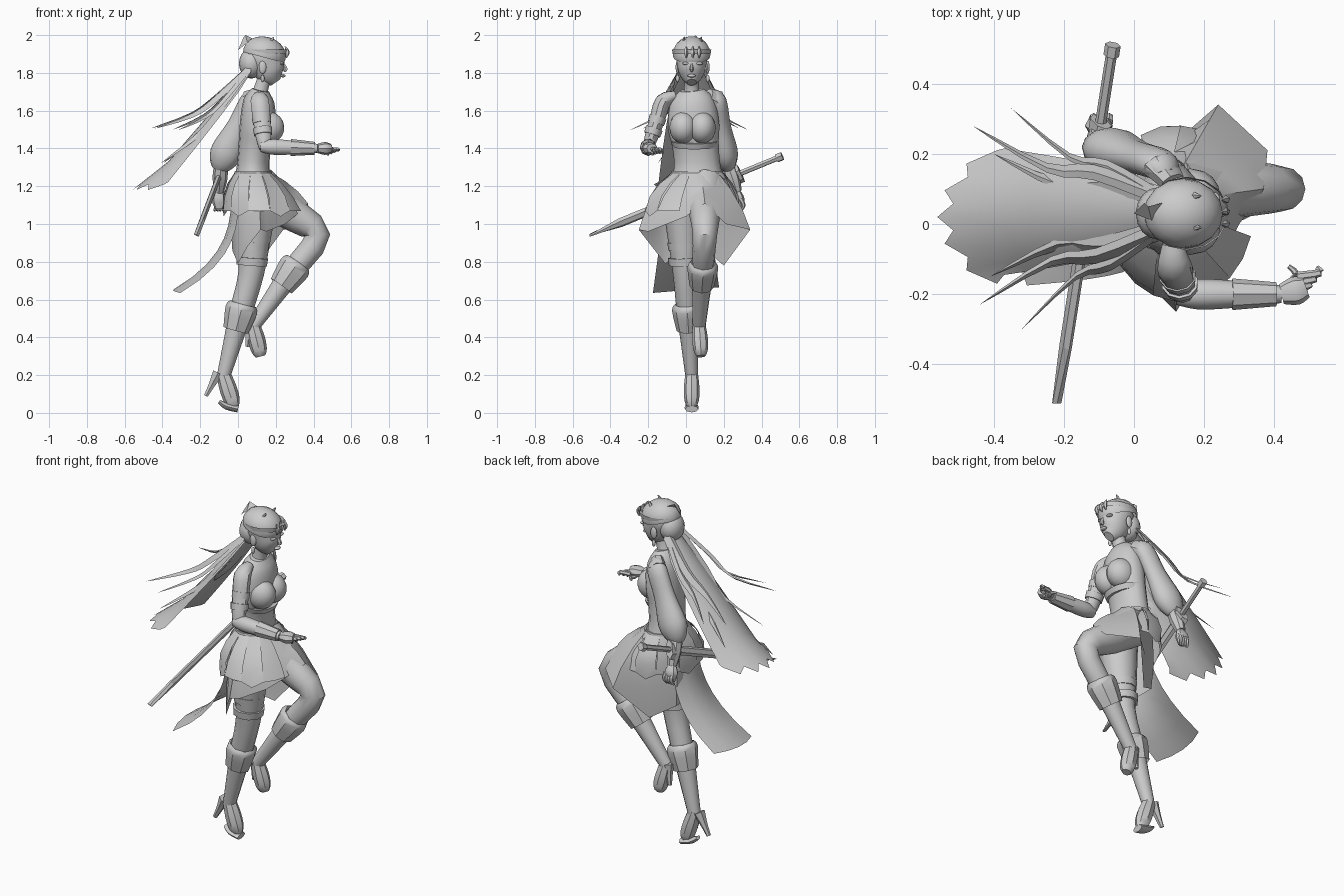
import bpy, bmesh, math
from mathutils import Vector, Matrix

default_cube = bpy.data.objects.get("Cube")
if default_cube:
    bpy.data.objects.remove(default_cube, do_unlink=True)

clay = bpy.data.materials.new("plain_grey")
clay.use_nodes = True
clay.diffuse_color = (.6, .6, .6, 1)
clay.node_tree.nodes["Principled BSDF"].inputs["Base Color"].default_value = clay.diffuse_color


def finish(name, bm, angle=40):
    """Turn a bmesh into a shaded object."""
    bmesh.ops.recalc_face_normals(bm, faces=bm.faces)
    mesh = bpy.data.meshes.new(name)
    bm.to_mesh(mesh)
    bm.free()
    mesh.materials.append(clay)
    obj = bpy.data.objects.new(name, mesh)
    bpy.context.collection.objects.link(obj)
    bpy.ops.object.select_all(action='DESELECT')
    obj.select_set(True)
    bpy.context.view_layer.objects.active = obj
    bpy.ops.object.shade_smooth_by_angle(angle=math.radians(angle))


def skin(name, rows, closed=False, caps=False, angle=40):
    """Skin rows of points; closed rows make a tube, open rows make cloth."""
    bm = bmesh.new()
    verts = [[bm.verts.new(point) for point in row] for row in rows]
    count = len(rows[0])
    for low, high in zip(verts, verts[1:]):
        for i in range(count if closed else count - 1):
            j = (i + 1) % count
            bm.faces.new((low[i], low[j], high[j], high[i]))
    if caps:
        bm.faces.new(verts[0])
        bm.faces.new(verts[-1])
    finish(name, bm, angle)


def smooth_path(values, steps=3):
    """Pass a smooth curve through vectors."""
    padded = [values[0], *values, values[-1]]
    result = []
    for a, b, c, d in zip(padded, padded[1:], padded[2:], padded[3:]):
        for t in (step / steps for step in range(steps)):
            result.append(b + (c - a) * t / 2 + (a * 2 - b * 5 + c * 4 - d) * t**2 / 2
                          + (b * 3 - a - c * 3 + d) * t**3 / 2)
    return result + [values[-1]]


def tube(name, points, radii, wide=1.0, sides=10, caps=True):
    """Loft round sections through points; wide stretches them sideways."""
    path = smooth_path([Vector((*point, radius)) for point, radius in zip(points, radii)])
    rows = []
    for i, place in enumerate(path):
        before, after = path[max(i - 1, 0)], path[min(i + 1, len(path) - 1)]
        along = (after - before).xyz.normalized()
        side = (Vector((0, 1, 0)) - along * along.y).normalized()
        deep = along.cross(side)
        turns = [math.tau * k / sides for k in range(sides)]
        rows.append([place.xyz + (side * wide * math.cos(turn) + deep * math.sin(turn)) * place.w
                     for turn in turns])
    skin(name, rows, True, caps)


def ball(name, centre, size, tilt=0, open_below=False):
    """Scaled sphere tipped forward, optionally open underneath."""
    bm = bmesh.new()
    bmesh.ops.create_uvsphere(bm, u_segments=16, v_segments=10, radius=1)
    if open_below:
        bmesh.ops.bisect_plane(bm, geom=bm.verts[:] + bm.edges[:] + bm.faces[:],
                               plane_co=(0, 0, -.2), plane_no=(0, 0, 1), clear_inner=True)
    bm.transform(Matrix.Translation(centre) @ Matrix.Rotation(math.radians(tilt), 4, 'Y')
                 @ Matrix.Diagonal((*size, 1)))
    finish(name, bm)


def between(start, end, *fractions):
    """Points along a straight line between two joints."""
    return [start.lerp(end, fraction) for fraction in fractions]


# Joints that the limbs hang from
neck, crown = Vector((.11, .035, 1.65)), Vector((.14, .03, 1.9))
right_shoulder, right_elbow, right_wrist = (
    Vector((.115, -.12, 1.65)), Vector((.14, -.2, 1.41)), Vector((.42, -.2, 1.4)))
left_shoulder, left_elbow, left_wrist = (
    Vector((.07, .17, 1.65)), Vector((-.09, .22, 1.32)), Vector((-.1, .27, 1.17)))

# Head, face and neck
tube("head", [(.2, .03, 1.75), (.175, .03, 1.79), (.155, .03, 1.85), crown, (.14, .03, 1.97)],
     (.03, .074, .092, .096, .06), .85, 16)
tube("neck", [neck, (.12, .03, 1.71), (.15, .03, 1.8)], (.06, .04, .04))
tube("nose", [(.24, .03, 1.85), (.25, .03, 1.82), (.24, .03, 1.81)], (.006, .015, .008), .7, 6)
ball("lips", (.238, .03, 1.785), (.014, .022, .009))
for label, side in (("right", -1), ("left", 1)):
    y = neck.y + side * .08
    ball(label + "_ear", (.13, y, 1.83), (.02, .01, .035))
    ball(label + "_earring", (.13, y, 1.77), (.01, .01, .02))
    ball(label + "_eye", (.23, neck.y + side * .035, 1.85), (.015, .02, .008))
    # Bust merges into the chest
    ball(label + "_bust", (.16, .035 + side * .05, 1.51), (.085, .073, .085), 30)
    # Small horns on the cap
    tube(label + "_cap_horn", [(.16, neck.y + side * .045, 1.95), (.19, neck.y + side * .045, 1.99)],
         (.016, .003), sides=5)

# Cap with a flared brow band, studs and crest
ball("cap", crown, (.115, .1, .092), 15, True)
tube("cap_brow_band", [(.15, .03, 1.9), (.15, .03, 1.925)], (.115, .12), .87, 14, False)
for side in (-1, 0, 1):
    y = neck.y + side * .035
    tube("brow_stud", [(.255, y, 1.88), (.262, y, 1.91), (.25, y, 1.94)], (.004, .012, .003), sides=5)
skin("crest", [[(.09, .03, 1.95), (.08, .06, 1.98)], [(.05, .01, 1.96), (.04, .05, 2)],
               [(0, .03, 1.92), (.03, .06, 1.99)]])
ball("hair_bun", (.07, .03, 1.85), (.065, .075, .08))

# Long swept hair: an arched, widening sheet with ragged tips
across = [k / 5 - 1 for k in range(11)]
hair = []
for t in (k / 6 for k in range(7)):
    width = .05 + .13 * math.sqrt(t)
    hair.append([(.08 - .45 * t, neck.y + width * s,
                  1.85 - .52 * t - width * s * s * .6) for s in across])
hair.append([(-.39 - .13 * (1 - s * s) - .04 * (k % 2), .02 + .19 * s, 1.21 - .03 * (k % 2))
             for k, s in enumerate(across)])
skin("hair_sheet", hair)

# Flat side locks that lie over the sheet and flick outward
hair_root = Vector((.07, .03, 1.83))
for x, y, width in ((-.46, .28, .025), (-.35, .33, .02), (-.44, -.23, .025), (-.32, -.3, .02),
                    (-.4, .2, .03), (-.41, -.15, .03)):
    end = Vector((x, y, 1.47 - x * .08 if abs(y) > .2 else 1.32))
    side = math.copysign(.05, y)
    path = smooth_path([hair_root + Vector((0, side, 0)),
                        hair_root.lerp(end, .35) + Vector((0, side * .6, -.05)),
                        hair_root.lerp(end, .6) - Vector((0, side * .4, .06)), end])
    lock = []
    for k, place in enumerate(path):
        half = width * (1 - (k / (len(path) - 1))**2)
        lock.append([place + Vector((0, half * s, half * (1 - abs(s) - s * side * 15)))
                     for s in (-1, 0, 1)])
    skin("hair_lock", lock)

# Torso, belt and top hem
tube("torso", [(.08, .06, 1.2), (.08, .06, 1.3), (.09, .05, 1.42), (.105, .04, 1.52), neck,
               (.12, .03, 1.71)], (.11, .087, .087, .096, .082, .045), 1.42, 16)
tube("top_hem", [(.1, .045, 1.41), (.105, .045, 1.44)], (.092, .1), 1.25, 16)
tube("belt", [(.08, .06, 1.25), (.08, .06, 1.28)], (.1, .097), 1.4, 16)

# Right arm reaching forward, with bands and gauntlet
tube("right_upper_arm", [neck + Vector((0, -.09, .03)),
                         *between(right_shoulder, right_elbow, 0, .4, .8, 1.05)],
     (.03, .05, .048, .042, .03), .85)
tube("right_forearm", between(right_elbow - Vector((.02, 0, 0)), right_wrist, 0, .2, .5, 1),
     (.03, .043, .04, .025))
tube("right_gauntlet", between(right_elbow, right_wrist, .5, .95), (.045, .034), sides=8)
for place in (.35, .6):
    tube("right_arm_band", between(right_shoulder, right_elbow, place, place + .14), (.053, .05), .88)

# Right hand with curled fingers
tube("right_palm", [right_wrist, right_wrist + Vector((.04, .01, 0)), right_wrist + Vector((.07, .02, 0))],
     (.024, .034, .025), 1.2, 8)
for i in range(4):
    knuckle = right_wrist + Vector((.045, i * .017, -.005))
    reach = Vector((.02 + i * .015, .01, 0))
    curl = Vector((-.01, .015, -.03 + i * .008))
    tube("right_finger", [knuckle, knuckle + reach, knuckle + reach + curl], (.013, .011, .007), sides=6)
thumb = right_wrist + Vector((.03, .03, -.02))
tube("right_thumb", [thumb, thumb + Vector((.01, .03, 0)), thumb + Vector((-.01, .05, 0))],
     (.013, .01, .006), sides=6)

# Left arm in a puffed sleeve, hand at the sword
tube("left_sleeve", [(.09, .14, 1.68), *between(left_shoulder, left_elbow, 0, .4, .8, 1, 1.1)],
     (.04, .06, .063, .085, .065, .035), .75, 12)
tube("left_shoulder_cap", [(.11, .12, 1.68), left_shoulder], (.045, .065), .7, 8)
tube("left_forearm", between(left_elbow, left_wrist, 0, .5, 1), (.035, .04, .026), sides=8)
left_palm = left_wrist + Vector((0, .01, -.04))
tube("left_hand", [left_wrist, left_palm, left_palm - Vector((0, 0, .05))], (.025, .04, .022), .75, 8)
for i in range(4):
    knuckle = left_palm + Vector((.03 - i * .015, .01, 0))
    tube("left_finger", [knuckle, knuckle + Vector((0, .015, -.03)), knuckle - Vector((.01, 0, .06))],
         (.011, .011, .007), sides=6)

# Sword along one straight line
tip, pommel = Vector((-.22, -.51, .94)), Vector((-.06, .51, 1.36))
aim = (pommel - tip).normalized()
flat = Vector((.45, 0, 1)).cross(aim).normalized()
edge = aim.cross(flat)


def bar(name, start, end, widths, depth):
    """Six-sided length of the sword, tapering between two widths."""
    turns = [math.tau * k / 6 for k in range(6)]
    rows = [[centre + edge * width * math.cos(turn) + flat * depth * math.sin(turn) for turn in turns]
            for centre, width in zip(between(tip, pommel, start, end), widths)]
    skin(name, rows, True, True, 20)


bar("sword_point", 0, .16, (.003, .026), .016)
bar("sword_blade", .16, .76, (.026, .026), .016)
bar("sword_guard", .755, .785, (.055, .055), .025)
bar("sword_grip", .78, .98, (.016, .016), .016)
bar("sword_pommel", .97, 1, (.024, .024), .022)


def leg(label, hip, knee, ankle, toe, heel):
    """One leg with a flared boot cuff, pointed foot and spike heel."""
    hip, knee, ankle, toe, heel = map(Vector, (hip, knee, ankle, toe, heel))
    tube(label + "_leg", between(hip, knee, 0, .5, 1) + between(knee, ankle, .4, .7, 1),
         (.115, .092, .068, .06, .048, .036), .95, 12)
    tube(label + "_boot_cuff", between(knee, ankle, .3, .36, .56), (.07, .086, .068), .95, 8, False)
    tube(label + "_foot", between(ankle, toe, -.1, .4, .8, 1), (.036, .046, .042, .026), .9, 8)
    back = ankle + (heel - toe) * .2
    tube(label + "_heel", [back, back.lerp(heel, .5), heel], (.034, .02, .012), sides=6)
    return between(hip, knee, .6, .7, .8, .9)


thigh = leg("right", (.1, -.02, 1.15), (.07, -.005, .74), (-.075, .03, .2), (-.02, .03, .03), (-.17, .03, .09))
leg("left", (.1, .1, 1.2), (.42, .1, .94), (.08, .07, .46), (.12, .08, .3), (.05, .08, .35))
tube("right_sole", [(-.1, .03, .06), (-.06, .03, .035), (0, .03, .02)], (.01, .018, .018), 2, 8)
for top, bottom in (thigh[:2], thigh[2:]):
    tube("thigh_band", [top, bottom], (.088, .084))


def drape(name, hem, bulge, closed=False):
    """Cloth falling from the belt to the hem points, swelling over the hips."""
    waist = Vector((.08, .06, 1.27))
    columns = []
    for end in map(Vector, hem):
        out = end - waist
        turn = math.atan2(out.y / 1.4, out.x)
        facing = Vector((math.cos(turn), math.sin(turn) * 1.4, 0))
        columns.append([(waist + facing * .1).lerp(end, t)
                        + (facing + Vector((0, 0, .3))) * bulge * math.sin(math.pi * t)
                        for t in (0, .3, .65, 1)])
    skin(name, list(zip(*columns)), closed)


# Wrapped skirt, hitched up over the raised thigh
drape("skirt", [(.3, 0, 1.04), (.25, -.1, 1), (.15, -.2, .96), (.12, -.25, .97), (.05, -.18, .88), (0, -.11, .79),
                (-.03, 0, .86), (-.02, .12, .85), (.1, .2, .78), (.24, .34, .97),
                (.38, .21, 1), (.37, .1, 1.11)], .018, True)

# Short overskirt of separate flaps running round the back
for i in range(9):
    hem = []
    for step in (0, .5, 1):
        turn = math.radians(-15 - 32 * (i + step))
        dip = .03 * (i % 2) if step == .5 else 0
        hem.append((.13 + .21 * math.cos(turn), .03 + .25 * math.sin(turn), 1.07 - dip))
    drape("overskirt_flap", hem, .015 + .01 * (i % 2))

# Long tail cloth sweeping back
tail = []
for t in (k / 8 for k in range(9)):
    width = .1 + .075 * t
    tail.append([(.04 * s * s - .035 - .31 * t**3, width * s, 1.2 - .55 * t + .015 * s)
                 for s in (-1, -.5, 0, .5, 1)])
skin("tail_cloth", tail)
